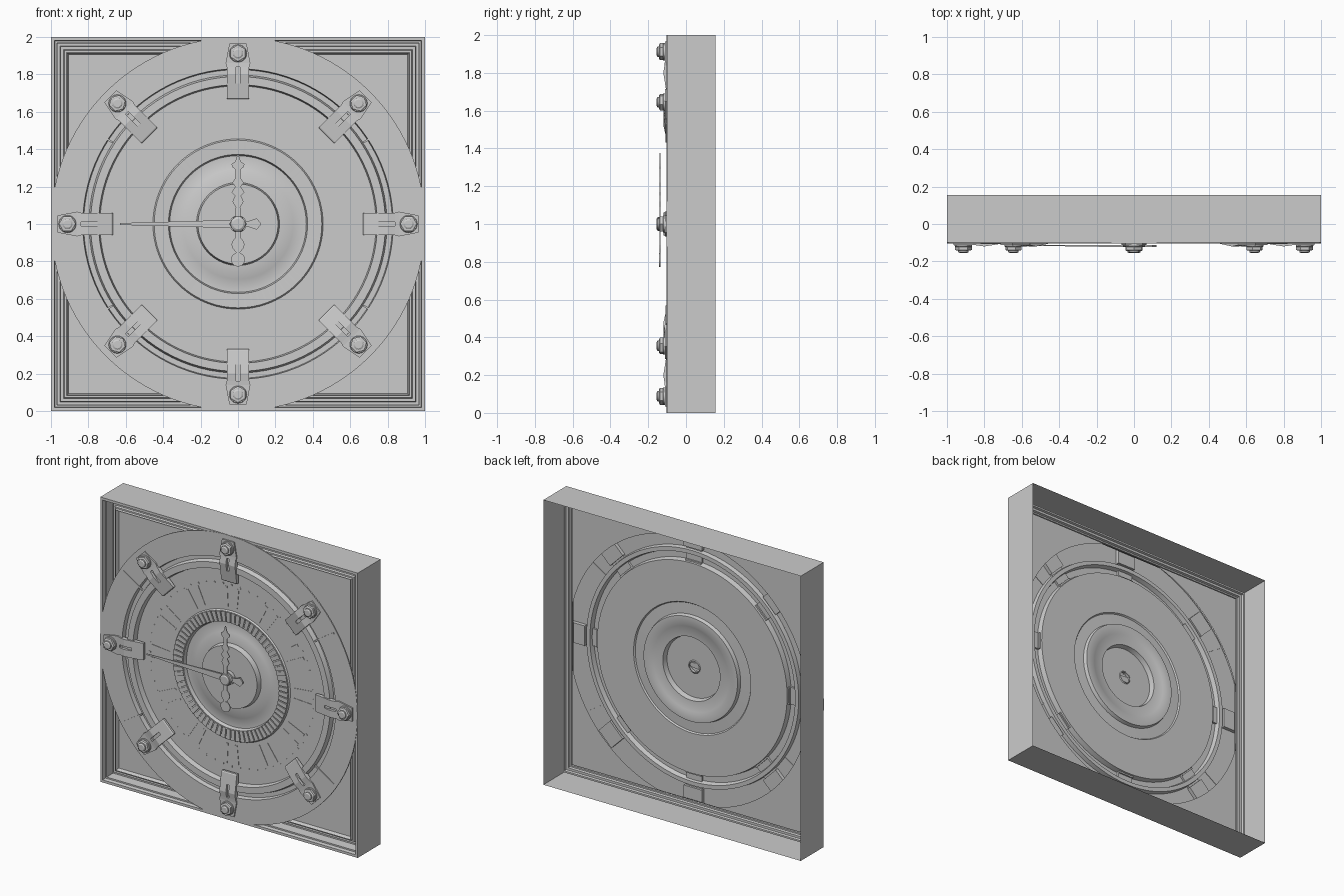
import bpy
from math import sin, cos, pi, radians

if "Cube" in bpy.data.objects:
    bpy.data.objects.remove(bpy.data.objects["Cube"])

N = 96
ZC = 1.0


def make(name, verts, faces, smooth=False):
    me = bpy.data.meshes.new(name)
    me.from_pydata(verts, [], faces)
    me.update()
    ob = bpy.data.objects.new(name, me)
    bpy.context.collection.objects.link(ob)
    if smooth:
        bpy.ops.object.select_all(action='DESELECT')
        ob.select_set(True)
        bpy.context.view_layer.objects.active = ob
        bpy.ops.object.shade_smooth_by_angle(angle=radians(30))
    return ob


def circle(r, y, n=N, cx=0, cz=ZC, rot=0):
    return [(cx + r * cos(rot + 2 * pi * i / n), y, cz + r * sin(rot + 2 * pi * i / n)) for i in range(n)]


def square(h, y):
    return [(h, y, ZC - h), (h, y, ZC + h), (-h, y, ZC + h), (-h, y, ZC - h)]


def loft(name, rings, cap=False, smooth=False):
    n = len(rings[0])
    verts = [v for r in rings for v in r]
    faces = [(k * n + i, k * n + (i + 1) % n, (k + 1) * n + (i + 1) % n, (k + 1) * n + i)
             for k in range(len(rings) - 1) for i in range(n)]
    if cap:
        faces.append(tuple(range((len(rings) - 1) * n, len(rings) * n)))
    return make(name, verts, faces, smooth)


def polar(r, t, y, a):
    return (r * cos(a) - t * sin(a), y, ZC + r * sin(a) + t * cos(a))


def slabs(name, pieces):
    """Each piece: (angle, back y, [(radius, t0, t1, front y), ...])"""
    verts, faces = [], []
    for a, yb, stations in pieces:
        b = len(verts)
        for r, t0, t1, yf in stations:
            verts += [polar(r, t0, yf, a), polar(r, t1, yf, a), polar(r, t1, yb, a), polar(r, t0, yb, a)]
        m = len(stations)
        for k in range(m - 1):
            for i in range(4):
                j = (i + 1) % 4
                faces.append((b + k * 4 + i, b + k * 4 + 4 + i, b + k * 4 + 4 + j, b + k * 4 + j))
        e = b + 4 * (m - 1)
        faces += [(b, b + 1, b + 2, b + 3), (e + 3, e + 2, e + 1, e)]
    return make(name, verts, faces)


# Open-backed case: thin lip, stepped groove, moulding returning forward to the panel
loft("case_frame", [square(h, y) for h, y in [
    (1, .155), (1, -.1), (.982, -.1), (.978, -.075), (.968, -.075), (.964, -.01), (.952, -.01),
    (.948, -.025), (.932, -.025), (.928, -.04), (.918, -.04), (.914, -.055), (.905, -.03)]])

# Corner panels with round opening
outer, inner = [], []
for i in range(N):
    a = 2 * pi * i / N
    s = .905 / max(abs(cos(a)), abs(sin(a)))
    h = min(.93, s - .002)
    outer.append((s * cos(a), -.03, ZC + s * sin(a)))
    inner.append((h * cos(a), -.03, ZC + h * sin(a)))
loft("corner_panels", [outer, inner])

# Outer disc, bezel and dial in one turned shell
loft("dial_plate", [circle(r, y) for r, y in [
    (.9995, -.094), (.9995, -.103), (.83, -.103), (.825, -.072), (.797, -.072), (.788, -.104),
    (.745, -.104), (.738, -.068), (.455, -.068),
    (.448, -.078), (.372, -.075), (.365, -.05), (.31, -.048), (.295, -.055), (.222, -.06),
    (.214, -.095), (.04, -.095)]], smooth=True)

# Minute ribs, plain hour bars and minute ticks
slabs("minute_ribs", [(2 * pi * (i + .5) / 72, -.0782,
                       [(.374, -.0125, .0125, -.083), (.446, -.0155, .0155, -.085)]) for i in range(72)])
slabs("hour_bars", [(2 * pi * i / 12, -.0682,
                     [(.48, o - .008, o + .008, -.071), (.62, o * 1.3 - .011, o * 1.3 + .011, -.071)])
                    for i in range(12) for o in (-.035, .035)])
slabs("minute_ticks", [(2 * pi * i / 60, -.0682, [(.63, -.004, .004, -.07), (.642, -.004, .004, -.07)])
                       for i in range(60)])

# Thin radial ridges on the outer disc
slabs("disc_seams", [(radians(a), -.1, [(.8, -.005, .005, -.108), (.975, -.005, .005, -.108)])
                     for a in (33, 147, 213, 327)])

# Eight clamps: slotted strap, pocket behind, bolt
for i in range(8):
    a = i * pi / 4
    slabs(f"clamp_strap_{i}", [
        (a, -.08, [(.668, -.058, .058, -.095), (.675, -.06, .06, -.1), (.75, -.06, .06, -.112)]),
        (a, -.09, [(.75, -.06, -.01, -.112), (.8, -.06, -.01, -.12), (.84, -.06, -.01, -.114)]),
        (a, -.09, [(.75, .01, .06, -.112), (.8, .01, .06, -.12), (.84, .01, .06, -.114)]),
        (a, -.09, [(.75, -.01, .01, -.1), (.84, -.01, .01, -.1)]),
        (a, -.098, [(.84, -.06, .06, -.114), (.86, -.066, .066, -.112), (.965, -.046, .046, -.112)])])
    slabs(f"clamp_pocket_{i}", [(a, -.075, [(.84, -.07, .07, -.1), (.965, -.07, .07, -.1)])])
    x, _, z = polar(.912, 0, 0, a)
    loft(f"bolt_washer_{i}", [circle(r, y, 24, x, z) for r, y in
                              [(.047, -.1), (.047, -.118), (.044, -.122)]], True, True)
    loft(f"bolt_hex_{i}", [circle(r, y, 6, x, z, a) for r, y in
                           [(.045, -.12), (.045, -.138), (.038, -.142)]], True)
    loft(f"bolt_tip_{i}", [circle(r, y, 16, x, z) for r, y in
                           [(.028, -.14), (.028, -.15), (.02, -.155)]], True, True)

# Hour hand: ornate spade pointing up with round counterweight
hour = [(-.18, .012), (-.15, .012), (-.13, .028), (-.11, .035), (-.09, .028), (-.07, .012), (0, .016),
        (.09, .012), (.12, .03), (.15, .016), (.17, .034), (.2, .014), (.22, .03), (.25, .012),
        (.29, .014), (.305, .03), (.32, .035), (.335, .014), (.375, .002)]
slabs("hour_hand", [(pi / 2, -.136, [(r, -w, w, -.141) for r, w in hour])])
loft("hour_counterweight", [circle(.037, y, 24, 0, .81) for y in (-.135, -.142)], True)

# Minute hand: long tapered blade with flared tail
slabs("minute_hand", [(pi, -.112, [(-.12, -.006, .006, -.122), (-.1, -.03, .03, -.122),
                                   (-.05, -.014, .014, -.123), (.03, -.022, .022, -.124),
                                   (.3, -.014, .014, -.12), (.63, -.005, .005, -.115)])])

# Centre hub
loft("hub_post", [circle(r, y, 32) for r, y in [(.04, -.09), (.046, -.095), (.046, -.12), (.036, -.122)]], True, True)
loft("hub_nut", [circle(r, y, 6) for r, y in [(.045, -.12), (.045, -.141), (.04, -.145)]], True)
loft("hub_cap", [circle(r, y, 24) for r, y in [(.036, -.14), (.036, -.15), (.028, -.155)]], True, True)
